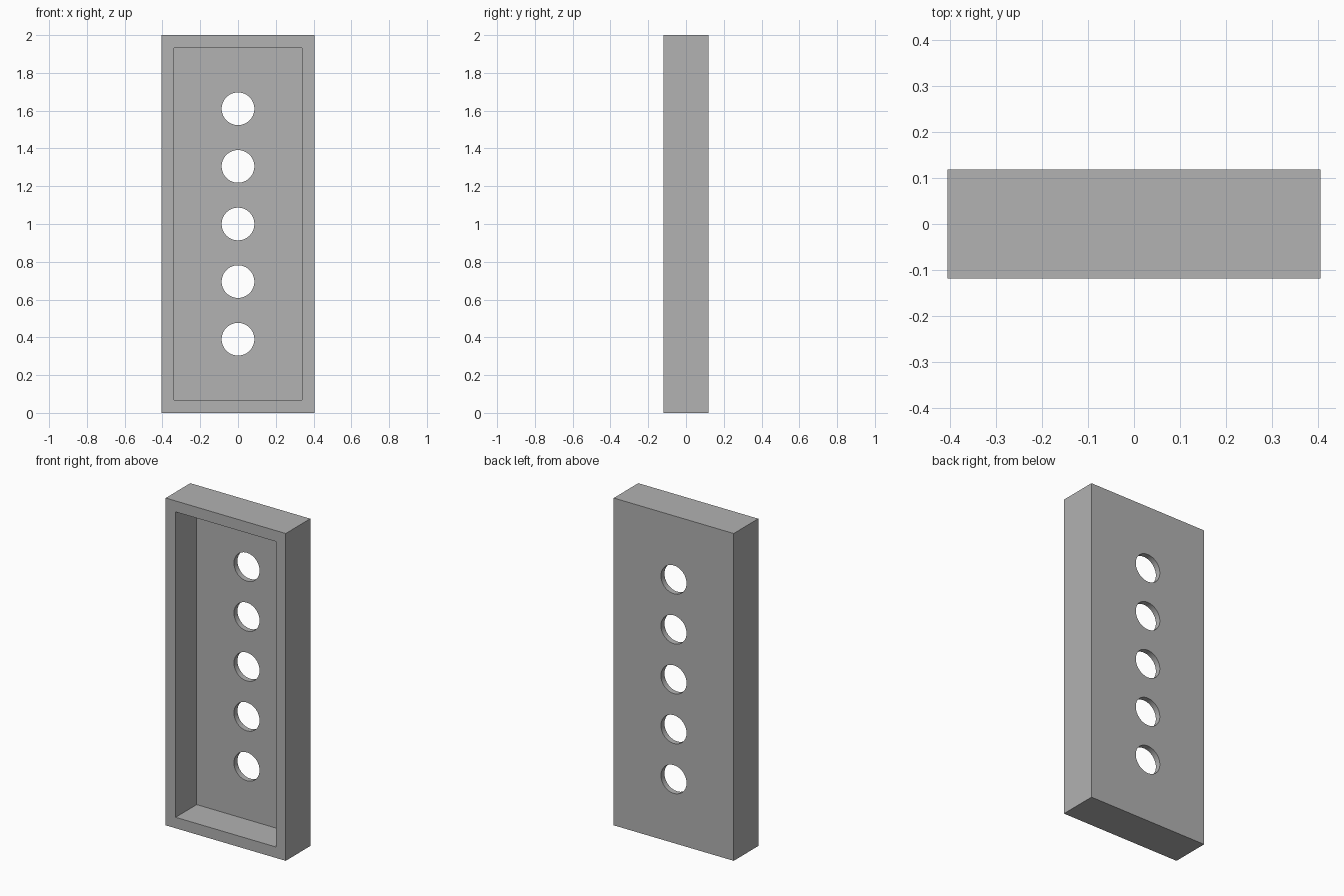
import bpy
import math

WIDTH, DEPTH, HEIGHT = 0.811, 0.237, 2.0
RIM = 0.067            # thickness of the side walls
BACK = 0.034           # thickness of the back panel
HOLE_RADIUS, HOLE_PITCH, HOLE_COUNT = 0.0865, 0.305, 5

default_cube = bpy.data.objects.get("Cube")
if default_cube:
    bpy.data.objects.remove(default_cube, do_unlink=True)

# Plain grey material
grey = bpy.data.materials.new("plain_grey")
grey.use_nodes = True
colour = (0.445, 0.445, 0.445, 1.0)
grey.diffuse_color = colour
grey.node_tree.nodes["Principled BSDF"].inputs["Base Color"].default_value = colour


def box(name, size, centre):
    bpy.ops.mesh.primitive_cube_add(size=1, location=centre)
    obj = bpy.context.object
    obj.name = name
    obj.scale = size
    bpy.ops.object.transform_apply(location=True, rotation=False, scale=True)
    return obj


def cut(target, cutter):
    """Subtract the cutter from the target, then discard the cutter."""
    cutter.hide_render = True
    mod = target.modifiers.new("cut", 'BOOLEAN')
    mod.operation = 'DIFFERENCE'
    mod.solver = 'EXACT'
    mod.object = cutter
    bpy.context.view_layer.objects.active = target
    bpy.ops.object.modifier_apply(modifier=mod.name)
    bpy.data.objects.remove(cutter, do_unlink=True)


# Outer block
tray = box("perforated_tray", (WIDTH, DEPTH, HEIGHT), (0, 0, HEIGHT / 2))

# Recess open to the front, leaving the rim and the back panel
recess = box("recess_cutter",
             (WIDTH - 2 * RIM, DEPTH, HEIGHT - 2 * RIM),
             (0, -BACK, HEIGHT / 2))
cut(tray, recess)

# Column of round holes through the back panel
for i in range(HOLE_COUNT):
    z = HEIGHT / 2 + (i - (HOLE_COUNT - 1) / 2) * HOLE_PITCH
    bpy.ops.mesh.primitive_cylinder_add(
        vertices=64, radius=HOLE_RADIUS, depth=4 * BACK,
        location=(0, DEPTH / 2 - BACK / 2, z), rotation=(math.pi / 2, 0, 0))
    cut(tray, bpy.context.object)

tray.data.materials.clear()
tray.data.materials.append(grey)

# Smooth hole walls, crisp edges everywhere else
bpy.ops.object.select_all(action='DESELECT')
tray.select_set(True)
bpy.context.view_layer.objects.active = tray
bpy.ops.object.shade_smooth_by_angle(angle=math.radians(30))
